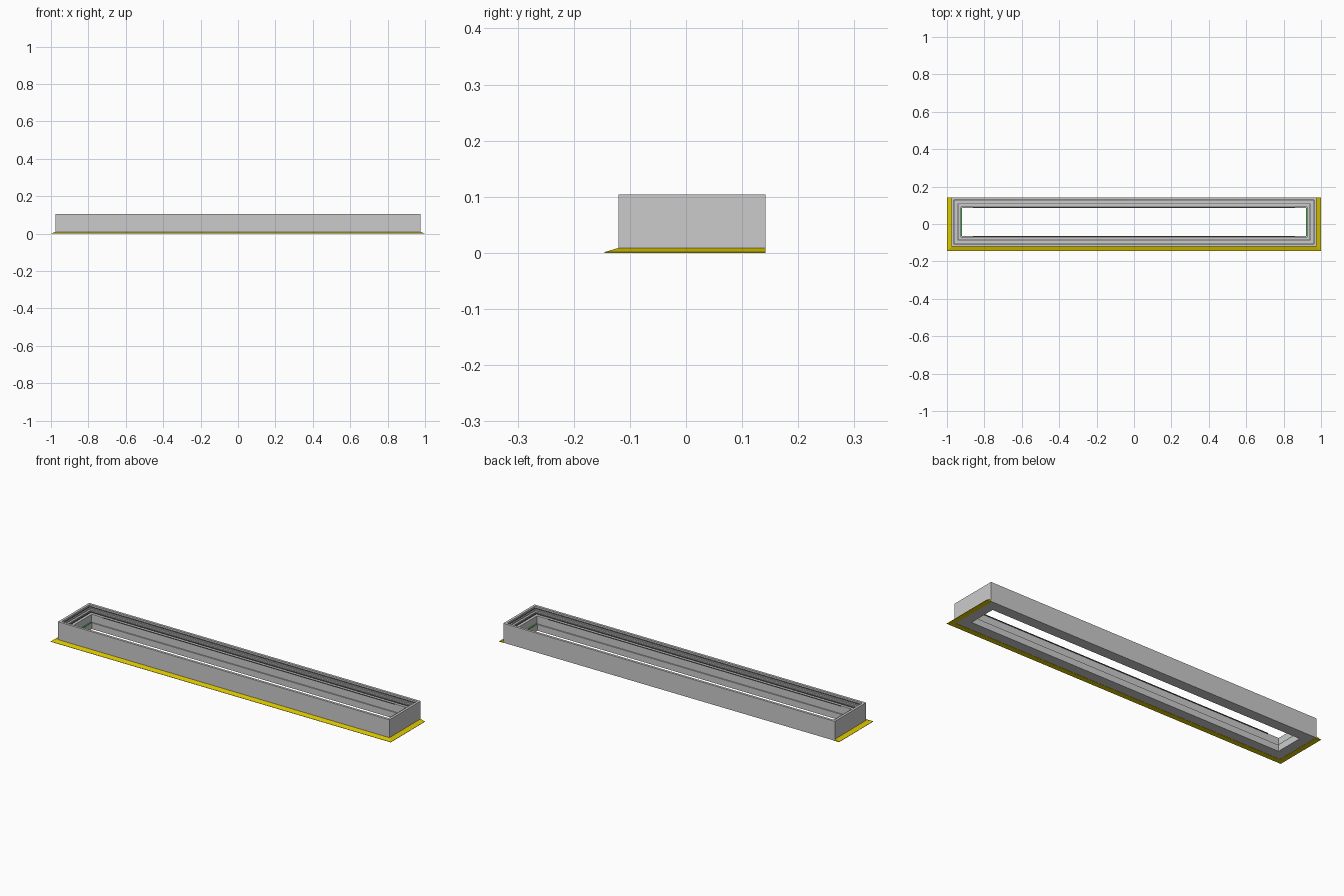
import bpy, bmesh

if "Cube" in bpy.data.objects:
    bpy.data.objects.remove(bpy.data.objects["Cube"])

HX, Y0, Y1 = 0.975, -0.12, 0.142      # outer box of the frame


def material(name, rgb):
    m = bpy.data.materials.new(name)
    m.diffuse_color = (*rgb, 1)
    m.use_nodes = True
    m.node_tree.nodes["Principled BSDF"].inputs["Base Color"].default_value = m.diffuse_color
    return m


def finish(bm, name, mat=None):
    bmesh.ops.recalc_face_normals(bm, faces=bm.faces)
    me = bpy.data.meshes.new(name)
    bm.to_mesh(me)
    bm.free()
    ob = bpy.data.objects.new(name, me)
    bpy.context.collection.objects.link(ob)
    if mat:
        me.materials.append(mat)
    return ob


def mitred_sweep(name, profile, closed=True, mat=None):
    """Sweep (inset, height) points round the frame; open = no back side."""
    bm = bmesh.new()
    rings = []
    for d, z in profile:
        back = Y1 - d if closed else Y1
        corners = [(-HX + d, back), (-HX + d, Y0 + d),
                   (HX - d, Y0 + d), (HX - d, back)]
        rings.append([bm.verts.new((x, y, z)) for x, y in corners])
    n = len(rings)
    for i in range(n):
        a, b = rings[i], rings[(i + 1) % n]
        for j in range(4 if closed else 3):
            k = (j + 1) % 4
            bm.faces.new((a[j], a[k], b[k], b[j]))
    if not closed:
        for j in (0, 3):
            bm.faces.new([r[j] for r in rings])
    return finish(bm, name, mat)


def box(name, lo, hi, mat=None):
    bm = bmesh.new()
    bmesh.ops.create_cube(bm, size=1)
    for v in bm.verts:
        v.co = [(l + h) / 2 + c * (h - l) for l, h, c in zip(lo, hi, v.co)]
    return finish(bm, name, mat)


yellow = material("yellow", (0.72, 0.58, 0.0))
green = material("green", (0.05, 0.6, 0.1))
dark = material("dark_seal", (0.12, 0.12, 0.12))

# Stepped main frame
mitred_sweep("frame", [(0, .001), (0, .104), (.013, .104), (.013, .092),
                       (.022, .092), (.022, .086), (.032, .086), (.032, .076),
                       (.050, .076), (.050, .034), (.056, .034), (.056, .001)])

# Sloped flashing on the front and both ends
mitred_sweep("flashing", [(-.025, 0), (-.025, .0015), (0, .009),
                          (.004, .009), (.004, 0)], False, yellow)

# Seals on the steps
mitred_sweep("outer_seal", [(.013, .092), (.013, .095), (.016, .095), (.016, .092)], mat=dark)
mitred_sweep("inner_seal", [(.032, .076), (.032, .080), (.036, .080), (.036, .076)], mat=dark)

# Drip strips along the inner edge of the long sides
for name, ya, yb in (("front_strip", Y0 + .048, Y0 + .053),
                     ("back_strip", Y1 - .053, Y1 - .048)):
    box(name, (-.86, ya, .073), (.86, yb, .077), dark)

# Thin green strips on the end ledges
for name, s in (("left_end_strip", -1), ("right_end_strip", 1)):
    xa, xb = sorted((s * (HX - .051), s * (HX - .055)))
    box(name, (xa, Y0 + .056, .034), (xb, Y1 - .056, .038), green)
